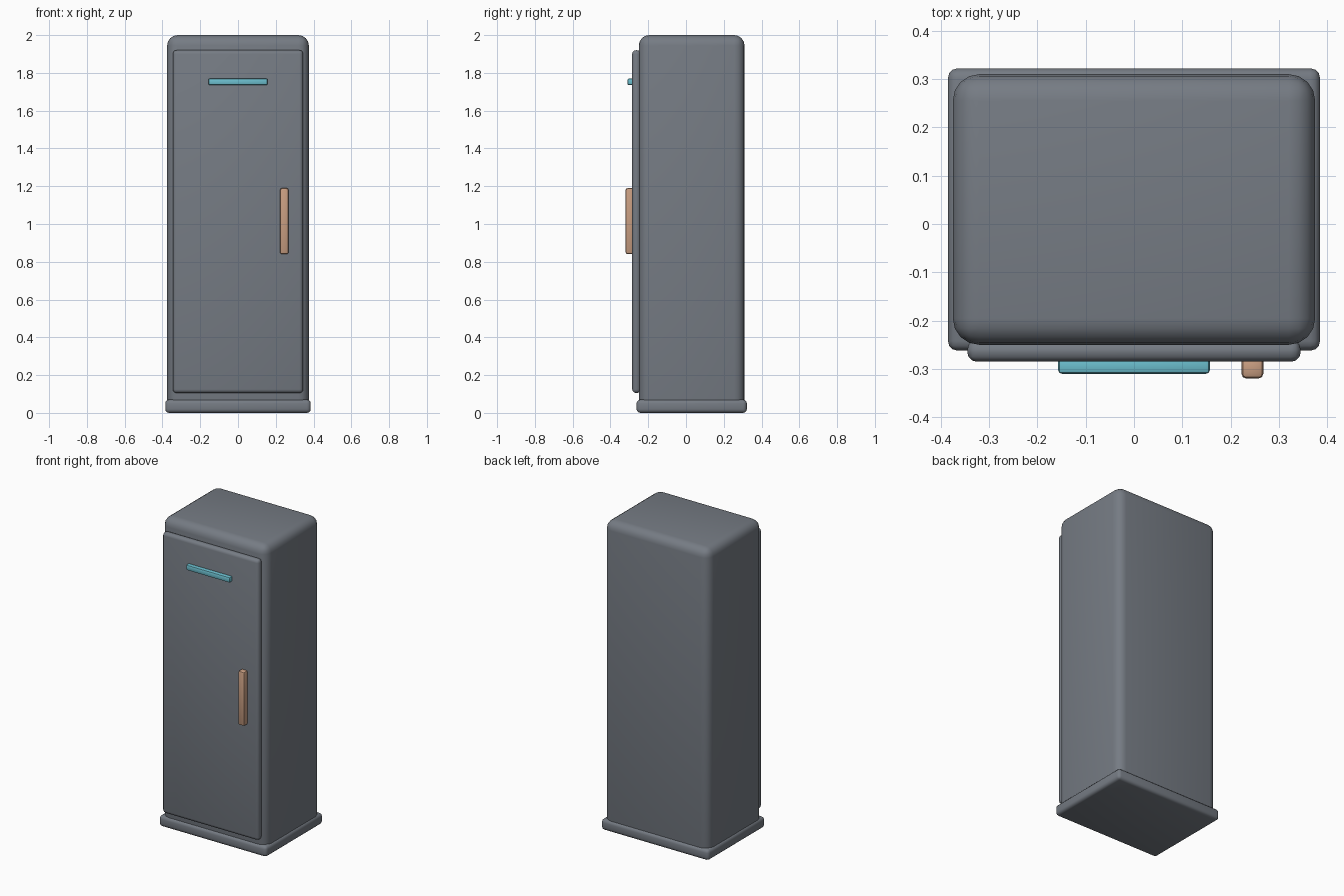
import bpy
import math

cube = bpy.data.objects.get("Cube")
if cube:
    bpy.data.objects.remove(cube, do_unlink=True)


def material(name, rgb):
    mat = bpy.data.materials.new(name)
    mat.use_nodes = True
    color = (*rgb, 1.0)
    mat.diffuse_color = color
    mat.node_tree.nodes["Principled BSDF"].inputs["Base Color"].default_value = color
    return mat


def rounded_box(name, low, high, radius, segments, mat):
    """Box between two corners with rounded edges."""
    centre = [(a + b) / 2 for a, b in zip(low, high)]
    bpy.ops.mesh.primitive_cube_add(size=1, location=centre)
    obj = bpy.context.object
    obj.name = name
    obj.scale = [b - a for a, b in zip(low, high)]
    bpy.ops.object.transform_apply(location=False, rotation=False, scale=True)
    bevel = obj.modifiers.new("rounded_edges", "BEVEL")
    bevel.width = radius
    bevel.segments = segments
    bpy.ops.object.modifier_apply(modifier=bevel.name)
    bpy.ops.object.shade_smooth_by_angle(angle=math.radians(35))
    obj.data.materials.append(mat)
    return obj


grey = material("slate_grey", (0.18, 0.20, 0.23))
copper = material("copper", (0.58, 0.34, 0.22))
teal = material("teal", (0.15, 0.52, 0.62))

# Cabinet and its base
rounded_box("cabinet_body", (-0.375, -0.25, 0.01), (0.375, 0.31, 2.0), 0.055, 4, grey)
rounded_box("plinth", (-0.385, -0.262, 0.0), (0.385, 0.322, 0.07), 0.02, 3, grey)

# Door with its fittings
rounded_box("door", (-0.345, -0.285, 0.105), (0.345, -0.24, 1.92), 0.02, 3, grey)
rounded_box("door_handle", (0.222, -0.32, 0.84), (0.268, -0.275, 1.19), 0.011, 2, copper)
rounded_box("door_trim_bar", (-0.157, -0.31, 1.735), (0.157, -0.275, 1.77), 0.008, 2, teal)
